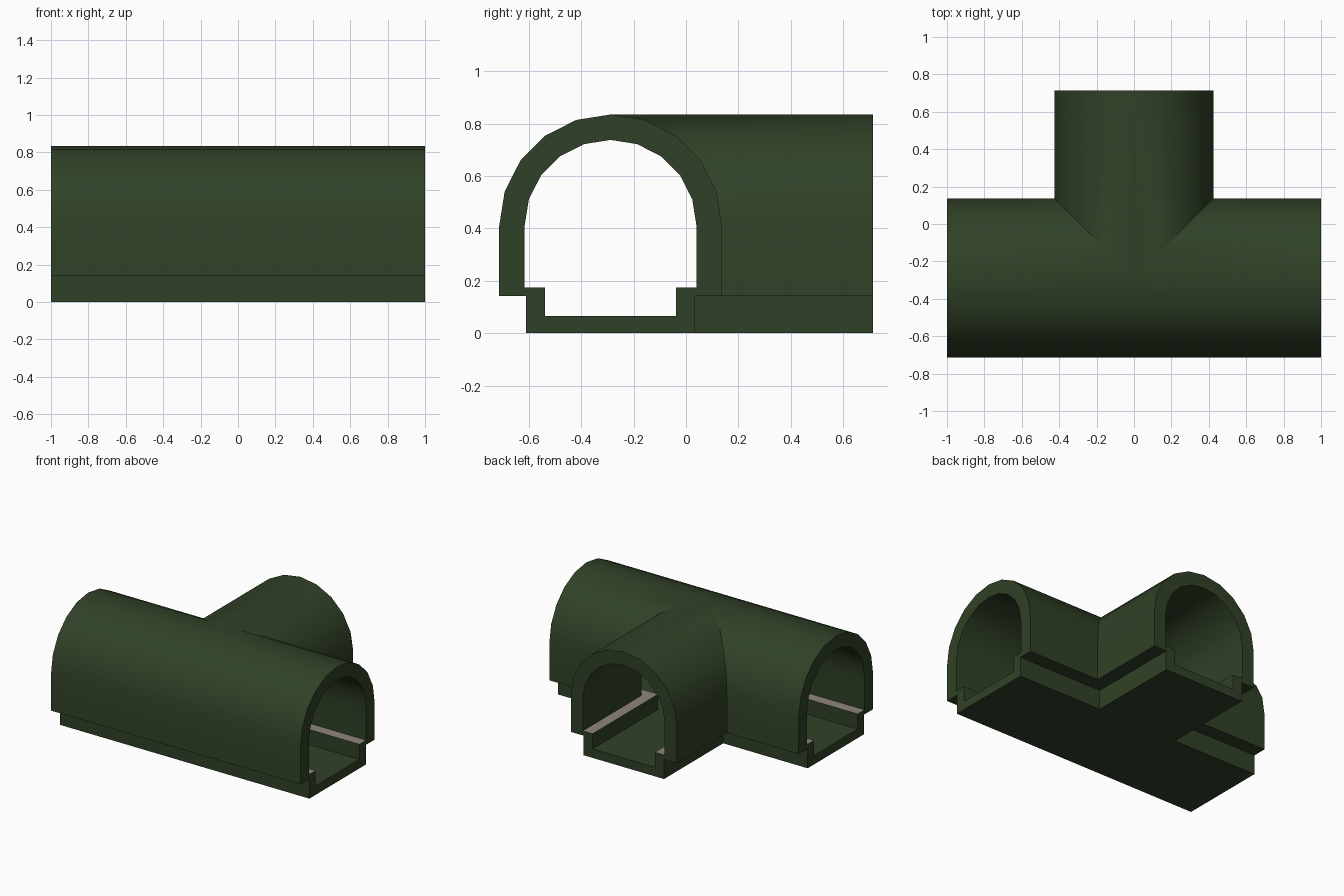
import bpy, bmesh, math

if "Cube" in bpy.data.objects:
    bpy.data.objects.remove(bpy.data.objects["Cube"])

YC = -0.288          # axis of the main tunnel
BACK, FRONT_R = 0.713, 0.425


def material(name, rgb):
    m = bpy.data.materials.new(name)
    m.diffuse_color = (*rgb, 1)
    m.use_nodes = True
    m.node_tree.nodes["Principled BSDF"].inputs["Base Color"].default_value = m.diffuse_color
    return m


def half_profile(base_w, base_z, step_z, radius, spring=0.41):
    """Half section (distance from axis, height), floor centre to crown."""
    pts = [(0, base_z), (base_w, base_z), (base_w, step_z), (radius, step_z)]
    for i in range(6):
        a = math.radians(18 * i)
        pts.append((radius * math.cos(a), spring + radius * math.sin(a)))
    pts[-1] = (0.0, spring + radius)
    return pts


outer = half_profile(0.323, 0.0, 0.142, FRONT_R)
inner = half_profile(0.25, 0.065, 0.175, 0.328)

# Paths give the point at offset u: straight front side, and mitred back corners
front_path = [lambda u: (-1, YC - u), lambda u: (0, YC - u), lambda u: (1, YC - u)]


def corner_path(s):
    return [lambda u: (s, YC + u), lambda u: (s * u, YC + u), lambda u: (s * u, BACK)]


bm = bmesh.new()


def add_face(pts):
    bm.faces.new([bm.verts.new(p) for p in pts])


def sweep(path):
    # shell surfaces
    for prof in (outer, inner):
        rings = [[(*f(u), z) for u, z in prof] for f in path]
        for r0, r1 in zip(rings, rings[1:]):
            for i in range(len(prof) - 1):
                add_face([r0[i], r0[i + 1], r1[i + 1], r1[i]])
    # open-end rims
    for f in (path[0], path[-1]):
        o = [(*f(u), z) for u, z in outer]
        n = [(*f(u), z) for u, z in inner]
        for i in range(len(o) - 1):
            add_face([o[i], o[i + 1], n[i + 1], n[i]])


for path in (front_path, corner_path(-1), corner_path(1)):
    sweep(path)

bmesh.ops.remove_doubles(bm, verts=bm.verts, dist=1e-4)
bmesh.ops.dissolve_degenerate(bm, edges=bm.edges, dist=1e-5)
bmesh.ops.recalc_face_normals(bm, faces=bm.faces)

# Grey on the flat inner ledges
for f in bm.faces:
    if all(abs(v.co.z - 0.175) < 1e-3 for v in f.verts):
        f.material_index = 1

mesh = bpy.data.meshes.new("tunnel_junction")
bm.to_mesh(mesh)
bm.free()
mesh.materials.append(material("dark green", (0.03, 0.053, 0.02)))
mesh.materials.append(material("warm grey", (0.27, 0.24, 0.20)))
tunnel = bpy.data.objects.new("tunnel_junction", mesh)
bpy.context.collection.objects.link(tunnel)
bpy.context.view_layer.objects.active = tunnel
tunnel.select_set(True)
bpy.ops.object.shade_smooth_by_angle(angle=math.radians(35))
